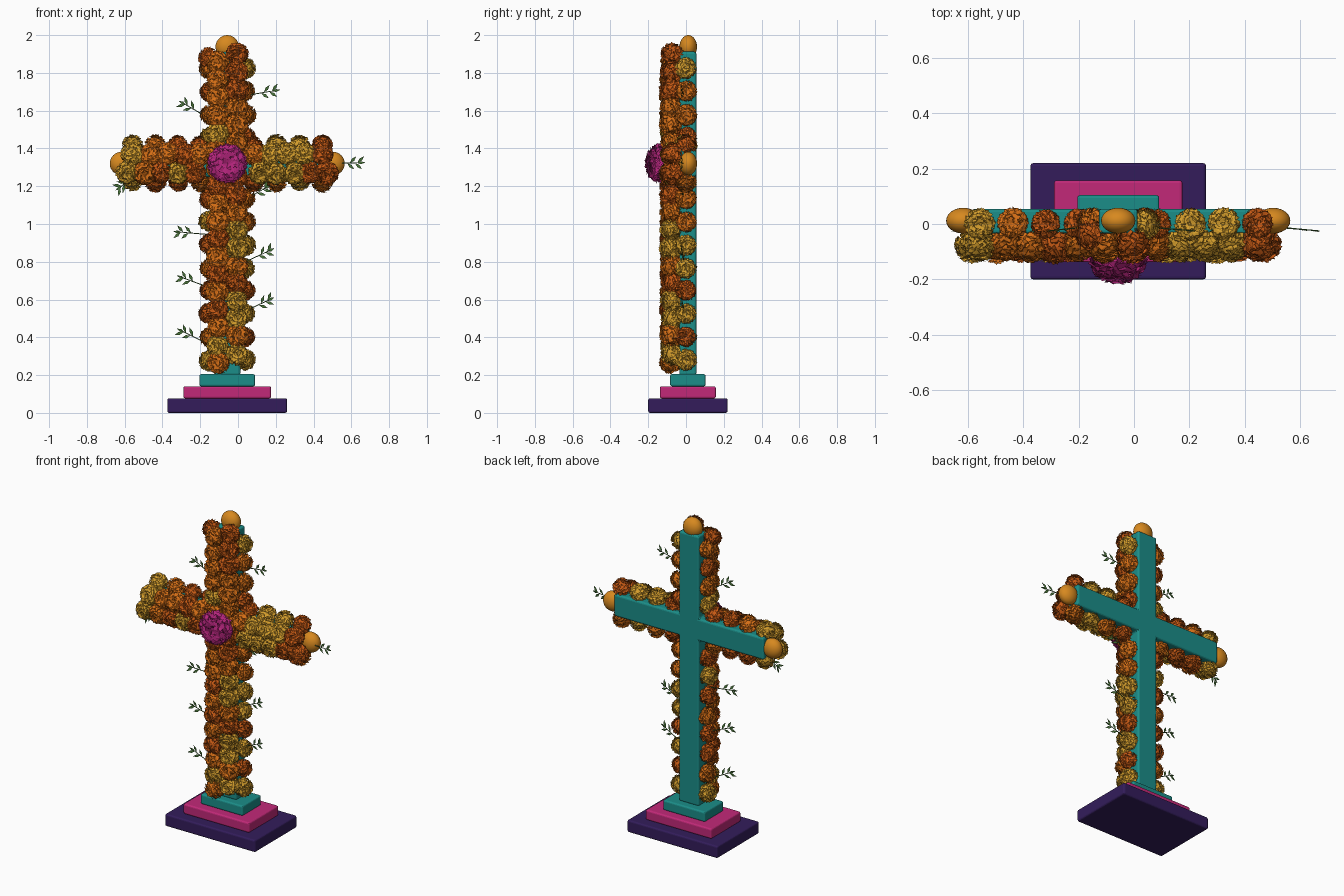
import bpy, bmesh, math, random
from mathutils import Vector, Matrix

if "Cube" in bpy.data.objects:
    bpy.data.objects.remove(bpy.data.objects["Cube"])

random.seed(4)
CX, CY, CZ = -0.057, 0.01, 1.32      # cross axis and crossing height


def material(name, rgb):
    m = bpy.data.materials.new(name)
    m.diffuse_color = (*rgb, 1)
    m.use_nodes = True
    m.node_tree.nodes["Principled BSDF"].inputs["Base Color"].default_value = m.diffuse_color
    return m


PURPLE = material("deep purple", (0.033, 0.012, 0.105))
PINK = material("pink", (0.54, 0.022, 0.19))
TEAL = material("teal", (0.011, 0.27, 0.25))
GOLD = material("gold paint", (0.68, 0.25, 0.014))
ORANGE = material("marigold orange", (0.68, 0.16, 0.008))
RUST = material("deep orange", (0.56, 0.1, 0.007))
YELLOW = material("marigold yellow", (0.66, 0.34, 0.025))
MAGENTA = material("magenta", (0.45, 0.018, 0.2))
GREEN = material("leaf green", (0.065, 0.17, 0.04))


def add(name, mesh, mat=None):
    o = bpy.data.objects.new(name, mesh)
    bpy.context.collection.objects.link(o)
    if mat:
        mesh.materials.append(mat)
    return o


def to_mesh(name, bm):
    me = bpy.data.meshes.new(name)
    bm.to_mesh(me)
    bm.free()
    return me


def bevel(o, w):
    b = o.modifiers.new("bevel", 'BEVEL')
    b.width, b.segments = w, 3


# stepped plinth
for name, hx, hy, z0, z1, mat in (("plinth_bottom", 0.317, 0.21, 0, 0.077, PURPLE),
                                  ("plinth_middle", 0.232, 0.148, 0.077, 0.141, PINK),
                                  ("plinth_top", 0.148, 0.094, 0.141, 0.205, TEAL)):
    bm = bmesh.new()
    bmesh.ops.create_cube(bm, size=1)
    bmesh.ops.transform(bm, verts=bm.verts, matrix=Matrix.Translation((CX, CY, (z0 + z1) / 2))
                        @ Matrix.Diagonal((2 * hx, 2 * hy, z1 - z0, 1)))
    bevel(add(name, to_mesh(name, bm), mat), 0.01)

# cross: plus-shaped outline extruded in depth
w, arm, top, bot = 0.07, 0.525, 1.912, 0.2
half = [(w, bot), (w, CZ - w), (arm, CZ - w), (arm, CZ + w), (w, CZ + w), (w, top)]
outline = half + [(-x, z) for x, z in reversed(half)]
bm = bmesh.new()
face = bm.faces.new([bm.verts.new((CX + x, CY - 0.045, z)) for x, z in outline])
ext = bmesh.ops.extrude_face_region(bm, geom=[face])["geom"]
bmesh.ops.translate(bm, verts=[g for g in ext if isinstance(g, bmesh.types.BMVert)], vec=(0, 0.09, 0))
bmesh.ops.recalc_face_normals(bm, faces=bm.faces)
bevel(add("cross", to_mesh("cross", bm), TEAL), 0.012)

# painted finials on the three free ends
for name, x, z in (("finial_top", 0, 1.938), ("finial_left", -0.56, CZ), ("finial_right", 0.56, CZ)):
    bm = bmesh.new()
    bmesh.ops.create_uvsphere(bm, u_segments=24, v_segments=16, radius=0.062)
    o = add(name, to_mesh(name, bm), GOLD)
    o.location, o.scale = (CX + x, CY + 0.002, z), (1, 0.75, 1)
    o.data.shade_smooth()


def pompom(name, mat, rings):
    """Unit ruffled flower facing +z: a core with rings of twisted, notched petals."""
    bm = bmesh.new()
    bmesh.ops.create_icosphere(bm, subdivisions=2, radius=0.8)
    for elev, n in rings:
        for i in range(n):
            az = 2 * math.pi * (i + random.uniform(-0.3, 0.3)) / n + elev
            e = math.radians(elev + random.uniform(-7, 7))
            d = Vector((math.cos(e) * math.cos(az), math.cos(e) * math.sin(az), math.sin(e)))
            u = Vector((-math.sin(az), math.cos(az), 0))
            twist = Matrix.Rotation(random.uniform(-1.1, 1.1), 3, d)
            u, v = twist @ u, twist @ d.cross(u)
            grid = []
            for r, wid, lean in ((0.6, 0.1, 0.1), (0.88, 0.21, 0.04), (1.0, 0.2, -0.15)):
                row = []
                for s in (-1, 0, 1):
                    rr = r * random.uniform(0.95, 1.03) - (0.05 if s == 0 and r == 1.0 else 0)
                    ruffle = lean + random.uniform(-0.08, 0.08) * r
                    row.append(bm.verts.new(d * rr + u * wid * s + v * ruffle))
                grid.append(row)
            for a, b in zip(grid, grid[1:]):
                for k in (0, 1):
                    bm.faces.new((a[k], a[k + 1], b[k + 1], b[k]))
    me = to_mesh(name, bm)
    me.materials.append(mat)
    return me


RINGS = ((-50, 9), (-25, 13), (0, 15), (20, 15), (40, 12), (58, 9), (75, 6), (88, 2))
MESHES = {m: pompom("marigold_" + m.name, m, RINGS) for m in (ORANGE, RUST, YELLOW)}
# patches of the garland that turn yellow (x, z, radius)
PATCHES = ((-0.57, 1.42, 0.06), (-0.57, 1.24, 0.06), (-0.52, 1.32, 0.04), (0.18, 1.34, 0.1), (0.33, 1.34, 0.08),
           (-0.12, 1.5, 0.06), (0.0, 0.57, 0.08), (-0.15, 0.33, 0.06), (0.05, 0.3, 0.06),
           (0.0, 0.92, 0.06), (0.05, 0.8, 0.05), (0.05, 1.82, 0.04))


def flower(name, pos, axis, r):
    pos = Vector(pos) + Vector([random.uniform(-0.004, 0.004) for _ in range(3)])
    yellow = any(math.hypot(pos.x - x, pos.z - z) < q for x, z, q in PATCHES)
    mat = YELLOW if yellow or random.random() < 0.05 else random.choice((ORANGE, RUST))
    o = add(name, MESHES[mat])
    o.matrix_world = (Matrix.Translation(pos) @ Vector(axis).to_track_quat('Z', 'Y').to_matrix().to_4x4()
                      @ Matrix.Rotation(random.uniform(0, 6.28), 4, 'Z')
                      @ Matrix.Scale(r * random.uniform(0.96, 1.05), 4))


FR, SR, FY, SY = 0.062, 0.056, -0.078, 0.0
# front garland on the post: two staggered columns
for i in range(18):
    z = 0.265 + i * 0.0935
    flower("post_front_flower", (CX - 0.05, FY, z), (-0.3, -1, 0), FR)
    flower("post_front_flower", (CX + 0.05, FY, z + 0.047), (0.3, -1, 0), FR)
for s in (-1, 1):
    # front garland on the arms
    for i in range(5):
        x = 0.14 + i * 0.09
        flower("arm_front_flower", (CX + s * x, FY, CZ + 0.05), (0, -1, 0.3), FR)
        flower("arm_front_flower", (CX + s * (x + 0.03), FY, CZ - 0.05), (0, -1, -0.3), FR)
    # flowers along the side faces of post and arms
    for z in [0.28 + 0.122 * i for i in range(8)] + [CZ + 0.14 + 0.121 * i for i in range(4)]:
        flower("post_side_flower", (CX + s * 0.095, SY, z), (s, 0, 0), SR)
    for i in range(4):
        for t in (-1, 1):
            flower("arm_side_flower", (CX + s * (0.14 + 0.121 * i), SY, CZ + t * 0.095), (0, 0, t), SR)
flower("post_side_flower", (CX - 0.1, -0.04, 1.88), (-1, -0.5, 0), SR)

# large bloom at the crossing
bloom = add("centre_bloom", pompom("centre_bloom", MAGENTA, (
    (-30, 16), (-12, 20), (5, 22), (20, 22), (35, 20), (50, 16), (64, 12), (76, 8), (87, 4))))
bloom.matrix_world = (Matrix.Translation((CX, -0.135, CZ)) @ Matrix.Rotation(math.pi / 2, 4, 'X')
                      @ Matrix.Diagonal((0.105, 0.105, 0.083, 1)))


def sprig(root, tip):
    """Thin stem with paired leaflets and one at the tip."""
    bm = bmesh.new()
    a, b = Vector((root[0], -0.01, root[1])), Vector((tip[0], -0.025, tip[1]))
    d = (b - a).normalized()
    side = Vector((-d.z, 0, d.x))
    m = d.to_track_quat('Z', 'Y').to_matrix().to_4x4()
    bmesh.ops.create_cone(bm, segments=5, radius1=0.003, radius2=0.002, depth=(b - a).length,
                          matrix=Matrix.Translation((a + b) / 2) @ m, cap_ends=True)

    def leaf(p, ld, length):
        across = Vector((-ld.z, 0, ld.x)) * length * 0.17
        lift = Vector((0, -0.004, 0))
        pts = (p, p + ld * length * 0.5 + across, p + ld * length + lift, p + ld * length * 0.5 - across)
        bm.faces.new([bm.verts.new(q) for q in pts])

    for t in (0.5, 0.74):
        for s in (-1, 1):
            leaf(a.lerp(b, t + 0.04 * s), (d * 0.72 + side * s * 0.69).normalized(), 0.05)
    leaf(b - d * 0.042, d, 0.046)
    add("leaf_sprig", to_mesh("leaf_sprig", bm), GREEN)


for root, tip in (((0.04, 1.68), (0.22, 1.71)), ((-0.17, 1.57), (-0.31, 1.65)), ((0.5, 1.32), (0.67, 1.325)),
                  ((-0.17, 0.945), (-0.34, 0.96)), ((-0.17, 0.67), (-0.32, 0.725)), ((0.04, 0.54), (0.19, 0.61)),
                  ((-0.17, 0.37), (-0.32, 0.445)), ((0.04, 1.13), (0.17, 1.205)), ((0.04, 0.8), (0.19, 0.87)),
                  ((-0.55, 1.25), (-0.645, 1.18))):
    sprig(root, tip)
